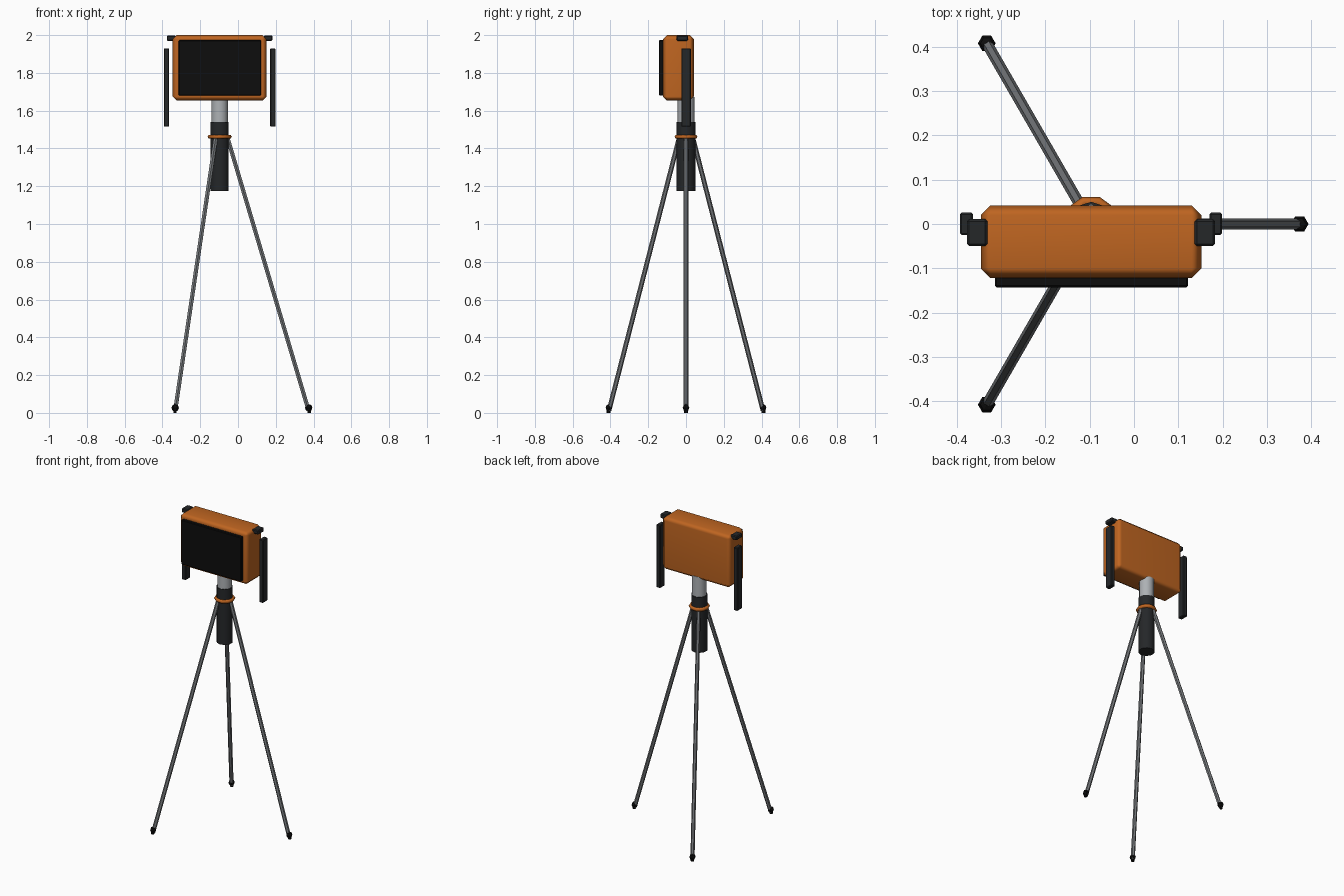
import bpy, bmesh, math
from mathutils import Vector

if "Cube" in bpy.data.objects:
    bpy.data.objects.remove(bpy.data.objects["Cube"])

CX = -0.097  # tripod axis


def material(name, rgb):
    m = bpy.data.materials.new(name)
    m.diffuse_color = (*rgb, 1)
    m.use_nodes = True
    m.node_tree.nodes["Principled BSDF"].inputs["Base Color"].default_value = m.diffuse_color
    return m


ORANGE = material("orange", (0.52, 0.13, 0.015))
BLACK = material("screen_black", (0.004, 0.004, 0.004))
DARK = material("dark_plastic", (0.018, 0.02, 0.022))
STEEL = material("steel", (0.18, 0.19, 0.2))
METAL = material("light_metal", (0.42, 0.44, 0.46))


def finish(name, bm, mat, smooth=None):
    bmesh.ops.recalc_face_normals(bm, faces=bm.faces)
    me = bpy.data.meshes.new(name)
    bm.to_mesh(me)
    bm.free()
    me.materials.append(mat)
    ob = bpy.data.objects.new(name, me)
    bpy.context.collection.objects.link(ob)
    if smooth:
        bpy.ops.object.select_all(action='DESELECT')
        ob.select_set(True)
        bpy.context.view_layer.objects.active = ob
        bpy.ops.object.shade_smooth_by_angle(angle=math.radians(smooth))
    return ob


def box(name, lo, hi, bevel, mat, smooth=None):
    lo, hi = Vector(lo), Vector(hi)
    bm = bmesh.new()
    bmesh.ops.create_cube(bm, size=1)
    for v in bm.verts:
        v.co = (lo + hi) / 2 + v.co * (hi - lo)
    bmesh.ops.bevel(bm, geom=bm.edges[:], offset=bevel, segments=1,
                    affect='EDGES', profile=0.5)
    return finish(name, bm, mat, smooth)


def rod(name, a, b, r, sides, mat, smooth=None, turn=0.0):
    a, b = Vector(a), Vector(b)
    axis = (b - a).normalized()
    side = Vector((0, 1, 0)) if abs(axis.z) > 0.999 else axis.cross(Vector((0, 0, 1))).normalized()
    up = axis.cross(side)
    bm = bmesh.new()
    rings = []
    for p in (a, b):
        rings.append([bm.verts.new(p + r * (math.cos(t) * side + math.sin(t) * up))
                      for t in (turn + 2 * math.pi * i / sides for i in range(sides))])
    for i in range(sides):
        j = (i + 1) % sides
        bm.faces.new((rings[0][i], rings[0][j], rings[1][j], rings[1][i]))
    bm.faces.new(rings[0])
    bm.faces.new(rings[1])
    return finish(name, bm, mat, smooth)


# Housing and screen
body = box("housing", (-0.346, -0.122, 1.653), (0.152, 0.042, 2.0), 0.022, ORANGE, 60)
body.modifiers.new("weighted_normals", 'WEIGHTED_NORMAL').keep_sharp = True
box("screen", (-0.314, -0.143, 1.68), (0.122, -0.115, 1.973), 0.004, BLACK)

# Antennas and their brackets, mirrored about the axis
for s, side in ((-1, "left"), (1, "right")):
    def span(p, q):
        return sorted((CX + s * p, CX + s * q))
    x0, x1 = span(0.267, 0.296)
    box(side + "_antenna", (x0, -0.025, 1.515), (x1, 0.026, 1.93), 0.004, DARK)
    x0, x1 = span(0.234, 0.28)
    box(side + "_bracket", (x0, -0.05, 1.97), (x1, 0.011, 1.998), 0.005, DARK)

# Centre column
rod("pole", (CX, 0, 1.45), (CX, 0, 1.672), 0.045, 10, METAL, 40)
rod("hub_tube", (CX, 0, 1.175), (CX, 0, 1.54), 0.05, 10, DARK, 40)

# Collar ring
bm = bmesh.new()
N, M = 10, 6
loops = []
for i in range(N):
    t = 2 * math.pi * i / N
    loop = []
    for k in range(M):
        u = 2 * math.pi * k / M
        r = 0.052 + 0.012 * math.cos(u)
        loop.append(bm.verts.new((CX + r * math.cos(t), r * math.sin(t),
                                  1.462 + 0.012 * math.sin(u))))
    loops.append(loop)
for i in range(N):
    for k in range(M):
        a, b, m = loops[i], loops[(i + 1) % N], (k + 1) % M
        bm.faces.new((a[k], b[k], b[m], a[m]))
finish("collar_ring", bm, ORANGE, 65)

# Three legs with rubber feet
for i in range(3):
    t = 2 * math.pi * i / 3
    d = Vector((math.cos(t), math.sin(t), 0))
    base = Vector((CX, 0, 0))
    rod(f"leg_{i + 1}", base + d * 0.042 + Vector((0, 0, 1.455)),
        base + d * 0.471 + Vector((0, 0, 0.012)), 0.0125, 6, STEEL)
    bm = bmesh.new()
    bmesh.ops.create_uvsphere(bm, u_segments=6, v_segments=4, radius=0.02)
    for v in bm.verts:
        x, y = v.co.x, v.co.y
        v.co = base + d * 0.471 + Vector((-y, x, v.co.z + 0.027))
    finish(f"foot_{i + 1}", bm, BLACK)

# Small rubber pad under each leg tip so the stand rests on the floor
for i in range(3):
    t = 2 * math.pi * i / 3
    x, y = CX + 0.474 * math.cos(t), 0.474 * math.sin(t)
    rod(f"foot_pad_{i + 1}", (x, y, 0), (x, y, 0.02), 0.01, 6, BLACK)
